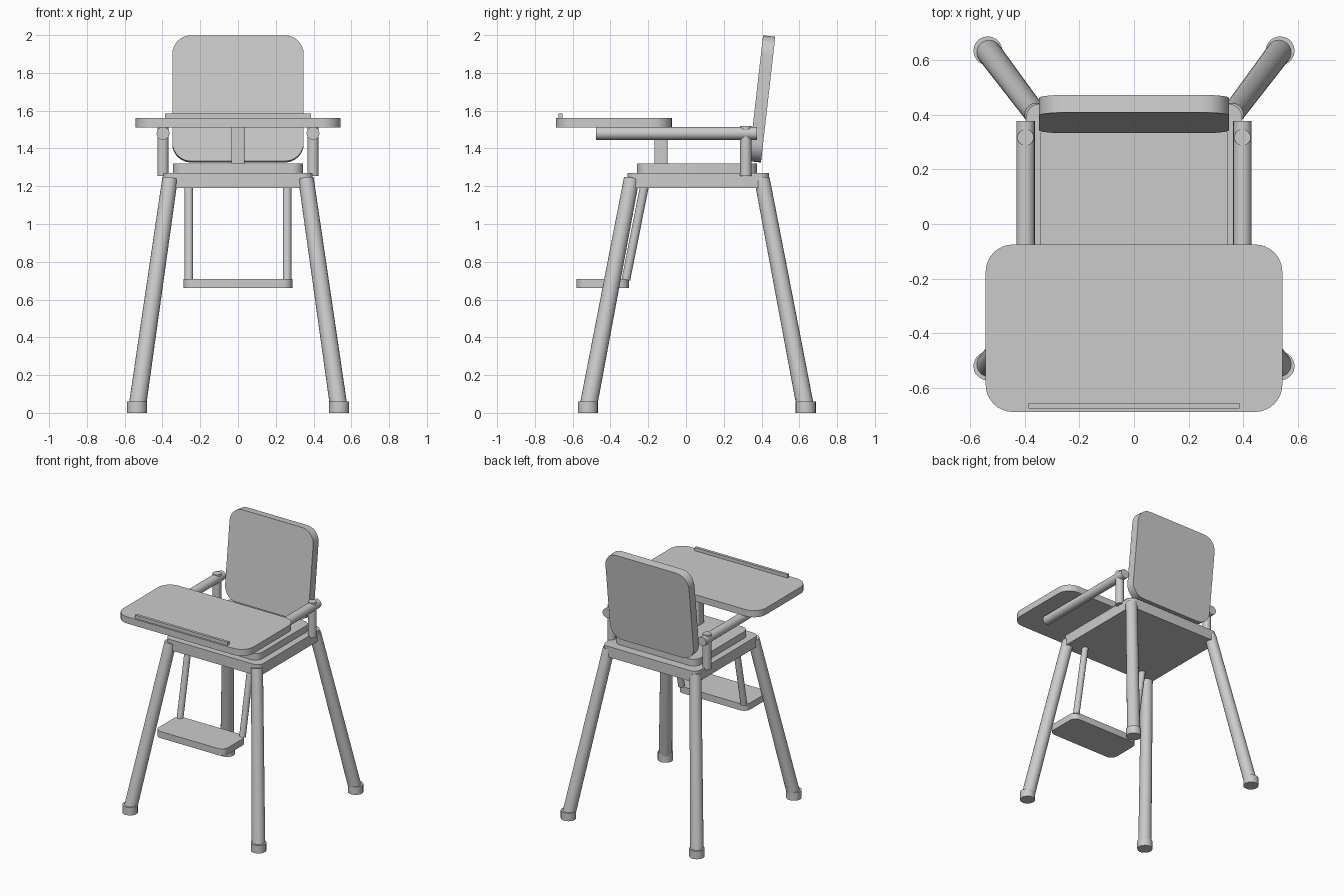
import bpy, bmesh
from math import radians
from mathutils import Vector, Matrix

if "Cube" in bpy.data.objects:
    bpy.data.objects.remove(bpy.data.objects["Cube"])


def finish(name, bm):
    mesh = bpy.data.meshes.new(name)
    bm.to_mesh(mesh)
    bm.free()
    obj = bpy.data.objects.new(name, mesh)
    bpy.context.collection.objects.link(obj)
    bpy.context.view_layer.objects.active = obj
    bpy.ops.object.select_all(action='DESELECT')
    obj.select_set(True)
    bpy.ops.object.shade_smooth_by_angle(angle=radians(35))
    return obj


def slab(name, lo, hi, radius=0.0, axis=2, tilt=0.0):
    """Box from corner to corner; edges along one axis are rounded."""
    lo, hi = Vector(lo), Vector(hi)
    size = hi - lo
    bm = bmesh.new()
    bmesh.ops.create_cube(bm, size=1)
    bmesh.ops.scale(bm, vec=size, verts=bm.verts)
    if radius:
        edges = [e for e in bm.edges
                 if abs((e.verts[0].co - e.verts[1].co)[axis]) > 1e-4]
        bmesh.ops.bevel(bm, geom=edges, offset=radius, segments=8,
                        profile=0.5, affect='EDGES')
    bmesh.ops.transform(bm, verts=bm.verts, matrix=Matrix.Translation((lo + hi) / 2)
                        @ Matrix.Rotation(tilt, 4, 'X'))
    return finish(name, bm)


def tube(name, a, b, r1, r2=None, sides=20):
    """Round bar from point a to point b."""
    a, b = Vector(a), Vector(b)
    d = b - a
    bm = bmesh.new()
    bmesh.ops.create_cone(bm, cap_ends=True, segments=sides, radius1=r1,
                          radius2=r1 if r2 is None else r2, depth=d.length)
    rot = d.to_track_quat('Z', 'Y').to_matrix().to_4x4()
    bmesh.ops.transform(bm, verts=bm.verts,
                        matrix=Matrix.Translation((a + b) / 2) @ rot)
    return finish(name, bm)


# Seat and backrest
slab("seat_base", (-0.395, -0.31, 1.19), (0.395, 0.44, 1.27), 0.05)
slab("seat_cushion", (-0.345, -0.26, 1.27), (0.345, 0.375, 1.32), 0.06)
slab("backrest", (-0.348, 0.37, 1.327), (0.348, 0.435, 1.997), 0.1,
     axis=1, tilt=radians(-6.5))

# Tray with raised lip, and the post between the child's legs
slab("tray", (-0.543, -0.688, 1.51), (0.543, -0.075, 1.56), 0.1)
slab("tray_lip", (-0.386, -0.676, 1.555), (0.386, -0.655, 1.585))
slab("crotch_post", (-0.035, -0.167, 1.31), (0.035, -0.098, 1.515), 0.008)

# Footrest step
slab("footrest", (-0.288, -0.58, 0.66), (0.288, -0.303, 0.71), 0.05)

for side, s in (("left", -1), ("right", 1)):
    # Splayed legs with rubber feet
    for end, top_y, foot_y in (("front", -0.288, -0.52), ("back", 0.402, 0.634)):
        tube(f"{end}_{side}_leg", (s * 0.36, top_y, 1.24),
             (s * 0.535, foot_y, 0.02), 0.041, 0.046)
        tube(f"{end}_{side}_foot", (s * 0.535, foot_y, 0),
             (s * 0.535, foot_y, 0.06), 0.053)
    # Armrest and its post
    tube(f"{side}_armrest", (s * 0.397, -0.477, 1.48),
         (s * 0.397, 0.377, 1.48), 0.034)
    tube(f"{side}_armrest_post", (s * 0.397, 0.317, 1.255),
         (s * 0.397, 0.317, 1.518), 0.03)
    # Footrest strut
    tube(f"{side}_footrest_strut", (s * 0.26, -0.22, 1.20),
         (s * 0.26, -0.318, 0.705), 0.023)
